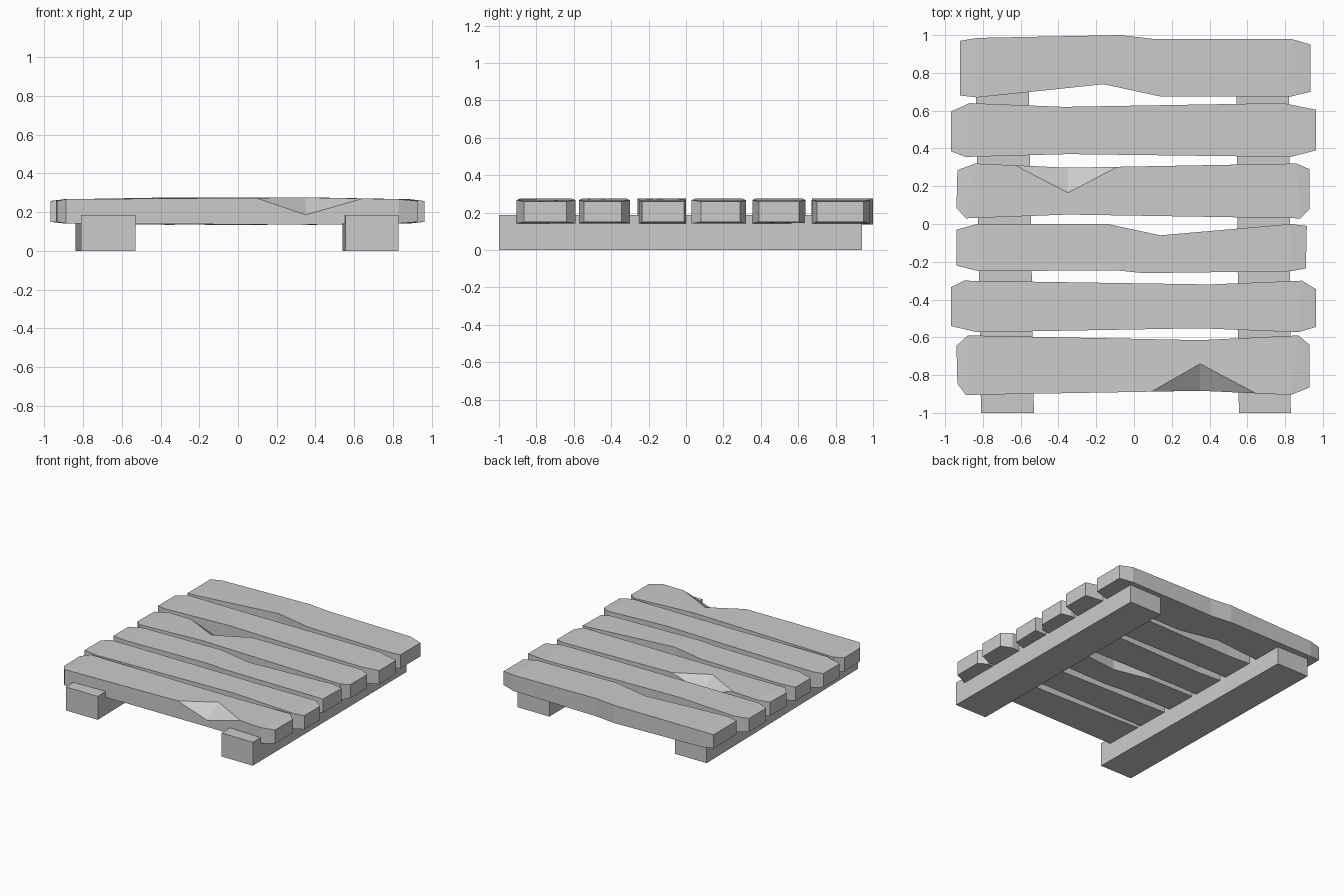
import bpy, bmesh
from mathutils import Vector

if "Cube" in bpy.data.objects:
    bpy.data.objects.remove(bpy.data.objects["Cube"])


def make_object(name, verts, faces):
    bm = bmesh.new()
    vs = [bm.verts.new(v) for v in verts]
    for f in faces:
        bm.faces.new([vs[i] for i in f])
    bmesh.ops.recalc_face_normals(bm, faces=bm.faces)
    mesh = bpy.data.meshes.new(name)
    bm.to_mesh(mesh)
    bm.free()
    obj = bpy.data.objects.new(name, mesh)
    bpy.context.collection.objects.link(obj)
    return obj


def loft(name, rings):
    """Skin four-cornered rings and cap both ends."""
    verts = [p for r in rings for p in r]
    last = 4 * (len(rings) - 1)
    faces = [(0, 1, 2, 3), tuple(last + k for k in range(4))]
    for i in range(len(rings) - 1):
        for k in range(4):
            a, b = 4 * i + k, 4 * i + (k + 1) % 4
            faces.append((a, b, b + 4, a + 4))
    return make_object(name, verts, faces)


def plank(name, stations):
    """Each station: back x, back y, front x, front y; thinner toward the tips."""
    heights = [(0.150, 0.258), (0.142, 0.267), (0.135, 0.276)]
    rings = []
    for i, (xb, yb, xf, yf) in enumerate(stations):
        lo, hi = heights[min(i, len(stations) - 1 - i, 2)]
        rings.append([(xb, yb, lo), (xb, yb, hi), (xf, yf, hi), (xf, yf, lo)])
    return loft(name, rings)


def chip(obj, x0, xm, x1, edge_y, inner_y, low_z, top_z=0.273):
    """Split a V-shaped chip out of a plank's top edge."""
    d = Vector((xm, edge_y, low_z))
    r = Vector((xm, inner_y, top_z)) - d
    tri = [d] + [d + 1.5 * (Vector((x, edge_y, top_z)) - d) for x in (x0, x1)]
    verts = [p - 0.5 * r for p in tri] + [p + 1.5 * r for p in tri]
    faces = [(0, 1, 2), (3, 4, 5), (0, 1, 4, 3), (1, 2, 5, 4), (2, 0, 3, 5)]
    cutter = make_object("chip_cutter", verts, faces)
    cutter.hide_render = True
    mod = obj.modifiers.new("chip", 'BOOLEAN')
    mod.operation, mod.solver, mod.object = 'DIFFERENCE', 'EXACT', cutter
    bpy.context.view_layer.objects.active = obj
    bpy.ops.object.modifier_apply(modifier=mod.name)
    bpy.data.objects.remove(cutter)


# Two slightly skewed runners: front and back x ranges
for side, front, back in (("left", (-0.81, -0.53), (-0.84, -0.56)),
                          ("right", (0.555, 0.83), (0.54, 0.82))):
    loft(side + "_runner", [
        [(a, y, 0), (b, y, 0), (b, y, 0.186), (a, y, 0.186)]
        for y, (a, b) in ((-1.0, front), (0.94, back))])

# Worn deck planks, back to front
decks = [
    [(-.92, .97, -.92, .68), (-.83, .985, -.83, .67), (-.07, 1, -.16, .74),
     (.1, .98, .14, .675), (.83, .98, .83, .675), (.935, .95, .935, .70)],
    [(-.97, .595, -.97, .385), (-.87, .64, -.89, .355), (-.37, .62, -.35, .37),
     (.79, .64, .83, .355), (.963, .605, .963, .39)],
    [(-.935, .285, -.94, .085), (-.84, .32, -.89, .03), (-.35, .298, -.35, .05),
     (.86, .32, .88, .03), (.93, .29, .93, .08)],
    [(-.94, -.03, -.94, -.22), (-.83, 0, -.82, -.25), (-.14, 0, -.1, -.245),
     (.14, -.06, .05, -.26), (.83, 0, .83, -.25), (.915, -.01, .91, -.235)],
    [(-.97, -.335, -.97, -.54), (-.9, -.30, -.83, -.573), (.4, -.32, .35, -.552),
     (.89, -.30, .87, -.573), (.963, -.345, .963, -.545)],
    [(-.94, -.645, -.935, -.845), (-.88, -.59, -.89, -.905), (.35, -.615, .35, -.883),
     (.87, -.59, .83, -.905), (.93, -.64, .93, -.865)],
]
planks = [plank(f"deck_plank_{i + 1}", s) for i, s in enumerate(decks)]

# Chipped edges
chip(planks[2], -0.61, -0.35, -0.10, 0.298, 0.17, 0.185)
chip(planks[5], 0.10, 0.35, 0.63, -0.885, -0.745, 0.185)
